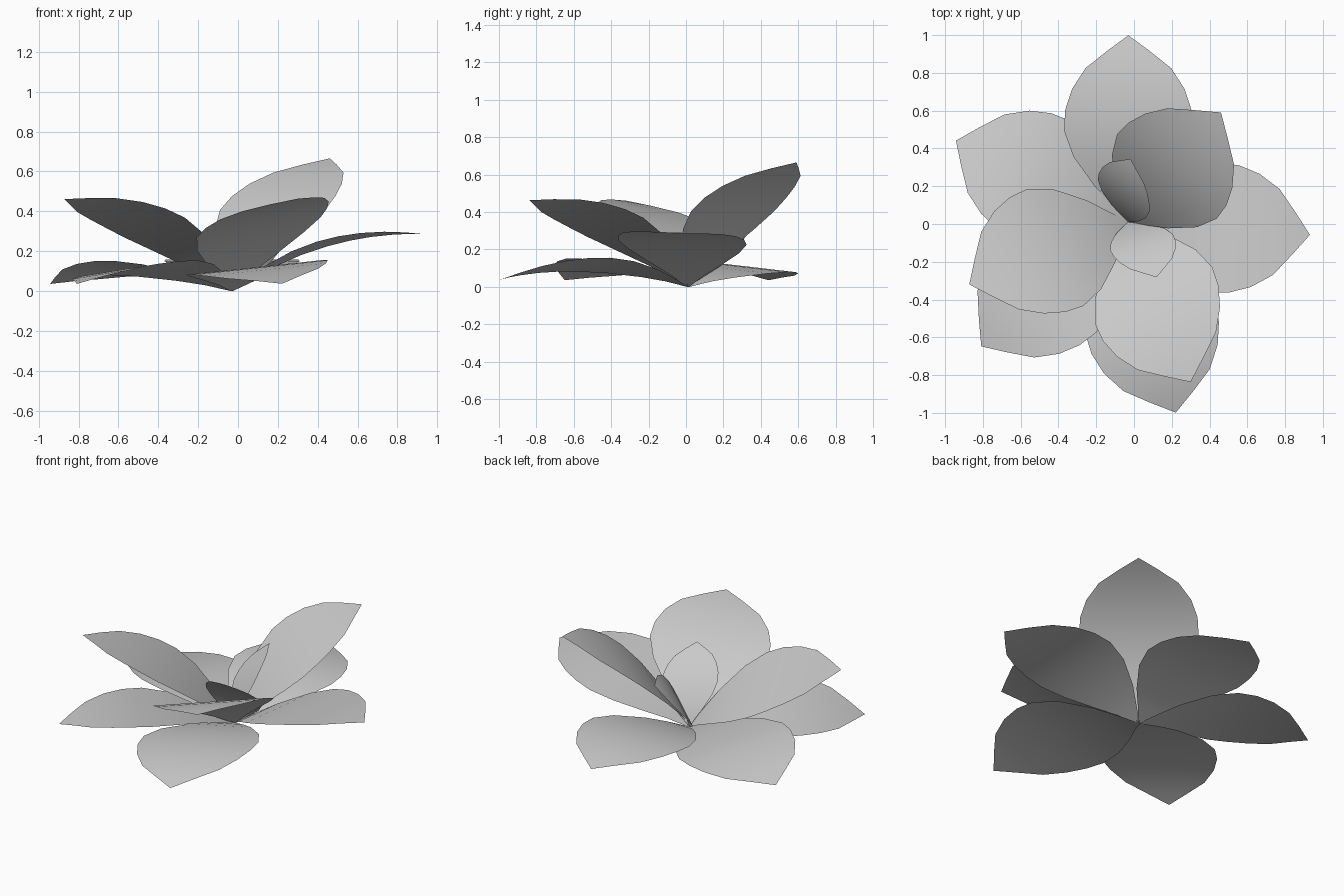
import bpy
import bmesh
from math import cos, sin, radians
from mathutils import Vector, Matrix

cube = bpy.data.objects.get("Cube")
if cube:
    bpy.data.objects.remove(cube)

# One pale grey for every petal
grey = bpy.data.materials.new("pale_grey")
colour = (0.6, 0.6, 0.6, 1)
grey.diffuse_color = colour
grey.use_nodes = True
grey.node_tree.nodes["Principled BSDF"].inputs["Base Color"].default_value = colour

# Petal profile: position along the chord, half width
PROFILE = [(0, 0.006), (0.1, 0.09), (0.2, 0.18), (0.36, 0.292), (0.5, 0.342),
           (0.61, 0.336), (0.72, 0.3), (0.83, 0.228), (0.92, 0.112), (1, 0)]
ACROSS = 6
ARCH = 0.097
BASE = Vector((-0.03, 0.01, 0))


def petal_mesh():
    """Pointed leaf, flat across and arched along its length."""
    bm = bmesh.new()
    rows = []
    for t, half in PROFILE:
        height = 4 * ARCH * t * (1 - t)
        rows.append([bm.verts.new((t, half * (2 * i / ACROSS - 1), height))
                     for i in range(ACROSS + 1)])
    for low, high in zip(rows, rows[1:]):
        for i in range(ACROSS):
            bm.faces.new((low[i], high[i], high[i + 1], low[i + 1]))
    bmesh.ops.remove_doubles(bm, verts=bm.verts[:], dist=0.0001)
    for face in bm.faces:
        face.smooth = True
    mesh = bpy.data.meshes.new("petal")
    bm.to_mesh(mesh)
    bm.free()
    mesh.materials.append(grey)
    return mesh


def add_petal(name, mesh, heading, lift, roll, length):
    """Aim a petal: heading round z, lift above the ground, roll on its axis."""
    h, e = radians(heading), radians(lift)
    along = Vector((cos(h) * cos(e), sin(h) * cos(e), sin(e)))
    side = Vector((-sin(h), cos(h), 0))
    frame = Matrix((along, side, along.cross(side))).transposed()
    turn = frame @ Matrix.Rotation(radians(roll), 3, "X")
    obj = bpy.data.objects.new(name, mesh)
    obj.matrix_world = (Matrix.Translation(BASE) @ turn.to_4x4()
                        @ Matrix.Scale(length, 4))
    bpy.context.collection.objects.link(obj)


# Heading, lift, roll, length of each petal
PETALS = {
    "outer_petal_back": (90, 6.2, 0, 0.995),
    "outer_petal_right": (-4, 16.5, -2, 1.005),
    "outer_petal_left_back": (154.7, 2, 6, 1.01),
    "outer_petal_left_front": (220.2, 2, 6, 1.02),
    "outer_petal_front": (284, 2, 6, 1.04),
    "middle_petal_left": (201.4, 27, 9.5, 1.015),
    "middle_petal_front": (291.3, 27, 9.5, 1.02),
    "middle_petal_back": (49.8, 41.2, 0, 1.01),
    "inner_petal_front": (297, 50, -16, 0.51),
    "inner_petal_back": (88, 49, -37, 0.51),
}
shape = petal_mesh()
for petal, pose in PETALS.items():
    add_petal(petal, shape, *pose)
